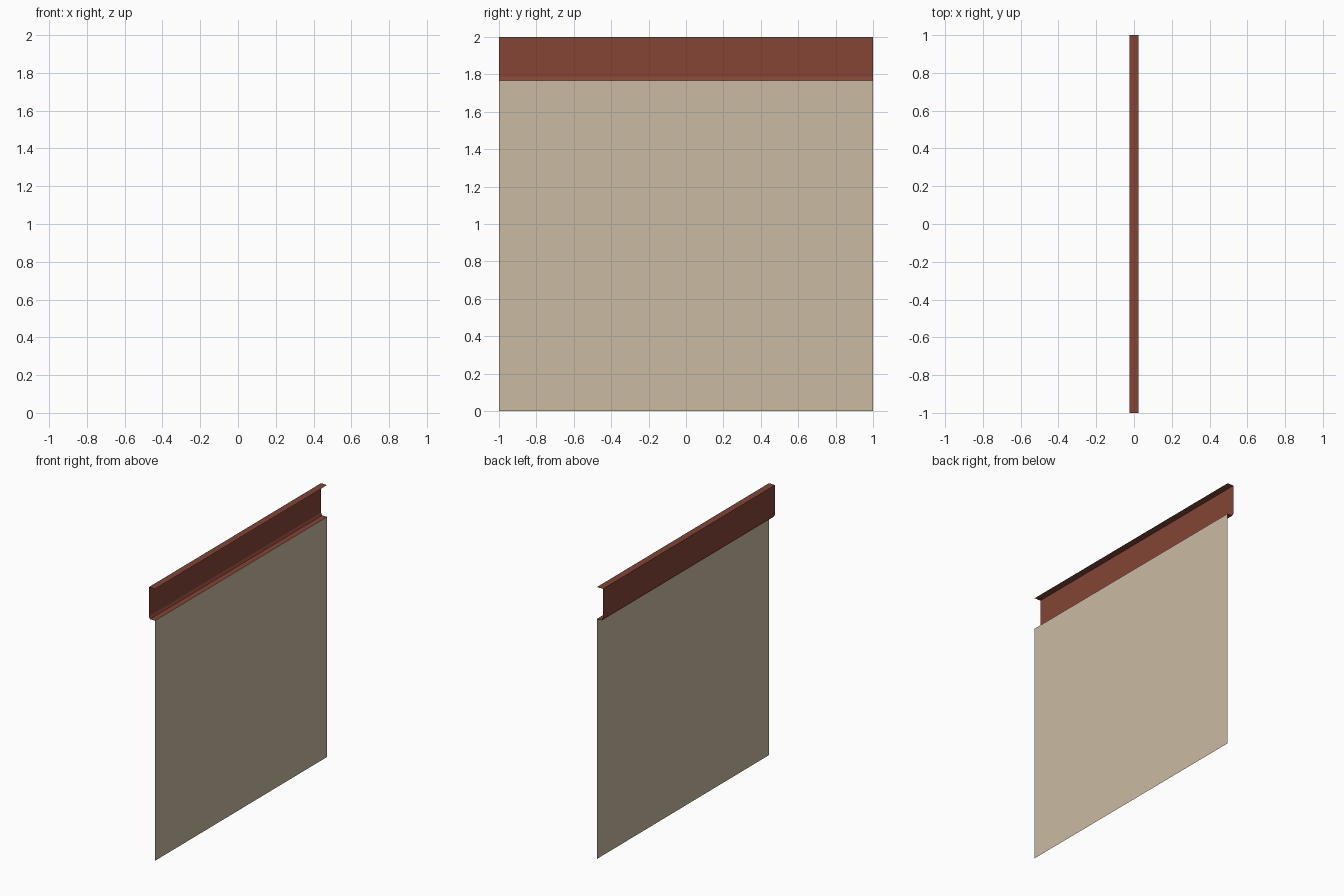
import bpy

if "Cube" in bpy.data.objects:
    bpy.data.objects.remove(bpy.data.objects["Cube"])


def material(name, color):
    m = bpy.data.materials.new(name)
    m.diffuse_color = (*color, 1.0)
    m.use_nodes = True
    m.node_tree.nodes["Principled BSDF"].inputs["Base Color"].default_value = m.diffuse_color
    return m


def sheet(name, profile, mat):
    """Extrude an open x/z profile along y as a thin folded sheet."""
    verts = [(x, y, z) for x, z in profile for y in (-1, 1)]
    faces = [(2 * i, 2 * i + 1, 2 * i + 3, 2 * i + 2) for i in range(len(profile) - 1)]
    me = bpy.data.meshes.new(name)
    me.from_pydata(verts, [], faces)
    me.materials.append(mat)
    ob = bpy.data.objects.new(name, me)
    bpy.context.collection.objects.link(ob)
    return ob


red = material("brick red", (0.23, 0.058, 0.036))
tan = material("sand tan", (0.59, 0.50, 0.37))

# Red trim: top flange, upright, chamfer and bottom ledge
sheet("top_trim", [(0.025, 2.0), (-0.025, 2.0), (-0.025, 1.785),
                   (-0.016, 1.766), (0.025, 1.766)], red)

# Plain wall panel hanging from the ledge
sheet("wall_panel", [(0.025, 1.766), (0.025, 0.0)], tan)
